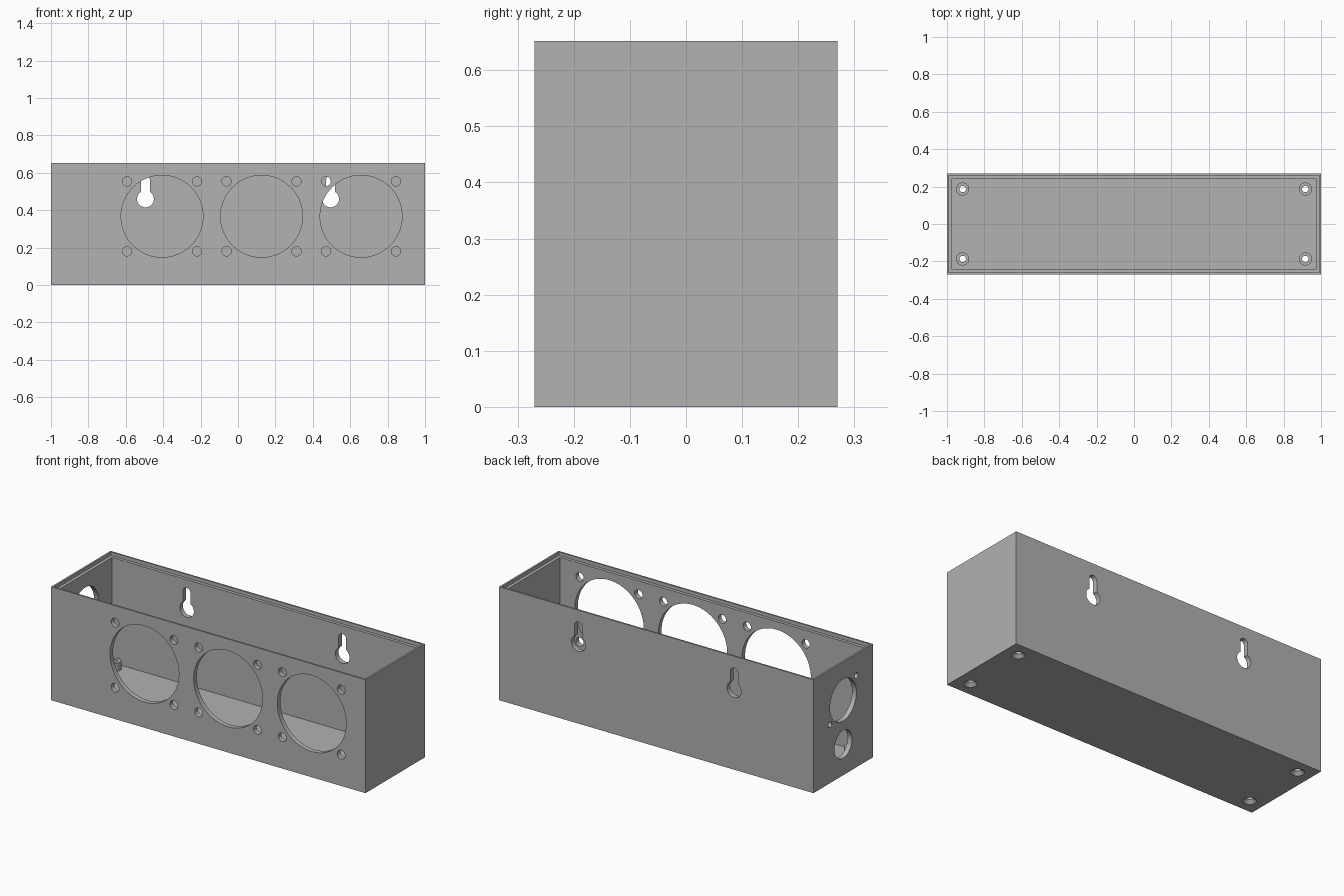
import bpy
import bmesh
from math import pi, cos, sin, asin
from mathutils import Matrix

if "Cube" in bpy.data.objects:
    bpy.data.objects.remove(bpy.data.objects["Cube"])

# Main dimensions
HALF_X, HALF_Y, HEIGHT = 1.0, 0.27, 0.652
WALL, LIP, LEDGE = 0.028, 0.01, 0.02

grey = bpy.data.materials.new("plain grey")
grey.use_nodes = True
COLOR = (0.445, 0.445, 0.445, 1)
grey.diffuse_color = COLOR
grey.node_tree.nodes["Principled BSDF"].inputs["Base Color"].default_value = COLOR


def make_object(name, bm):
    bmesh.ops.recalc_face_normals(bm, faces=bm.faces)
    mesh = bpy.data.meshes.new(name)
    bm.to_mesh(mesh)
    bm.free()
    mesh.materials.append(grey)
    obj = bpy.data.objects.new(name, mesh)
    bpy.context.collection.objects.link(obj)
    return obj


def block(name, half_x, half_y, z0, z1):
    bm = bmesh.new()
    bmesh.ops.create_cube(bm, size=1)
    bmesh.ops.scale(bm, vec=(2 * half_x, 2 * half_y, z1 - z0), verts=bm.verts)
    bmesh.ops.translate(bm, vec=(0, 0, (z0 + z1) / 2), verts=bm.verts)
    return make_object(name, bm)


def round_bar(name, center, r1, r2, depth, axis="Z", sides=48):
    bm = bmesh.new()
    turn = {"X": Matrix.Rotation(pi / 2, 4, "Y"),
            "Y": Matrix.Rotation(pi / 2, 4, "X"), "Z": Matrix()}[axis]
    bmesh.ops.create_cone(bm, cap_ends=True, segments=sides, radius1=r1, radius2=r2,
                          depth=depth, matrix=Matrix.Translation(center) @ turn)
    return make_object(name, bm)


def keyhole(name, x, z, radius, slot, top):
    # Round entry with a narrow slot that ends in a half circle
    a = asin(slot / radius)
    start, sweep = pi / 2 + a, 2 * pi - 2 * a
    pts = [(radius * cos(start + sweep * i / 32), radius * sin(start + sweep * i / 32))
           for i in range(33)]
    pts += [(slot * cos(pi * i / 12), top - z - slot + slot * sin(pi * i / 12))
            for i in range(13)]
    bm = bmesh.new()
    face = bm.faces.new([bm.verts.new((x + px, HALF_Y - 0.1, z + pz)) for px, pz in pts])
    out = bmesh.ops.extrude_face_region(bm, geom=[face])
    moved = [v for v in out["geom"] if isinstance(v, bmesh.types.BMVert)]
    bmesh.ops.translate(bm, vec=(0, 0.2, 0), verts=moved)
    return make_object(name, bm)


def combine(target, tool, operation="DIFFERENCE"):
    mod = target.modifiers.new(tool.name, "BOOLEAN")
    mod.operation, mod.solver, mod.object = operation, "EXACT", tool
    bpy.context.view_layer.objects.active = target
    bpy.ops.object.modifier_apply(modifier=mod.name)
    bpy.data.objects.remove(tool)


# Box shell, open at the top with a ledge for a lid
box = block("enclosure_box", HALF_X, HALF_Y, 0, HEIGHT)
combine(box, block("cavity", HALF_X - WALL, HALF_Y - WALL, WALL, HEIGHT + 0.1))
combine(box, block("lid_ledge", HALF_X - LIP, HALF_Y - LIP, HEIGHT - LEDGE, HEIGHT + 0.1))

# Screw bosses on the floor, bored and countersunk from below
for x in (-0.916, 0.916):
    for y in (-0.187, 0.187):
        combine(box, round_bar("boss", (x, y, 0.043), 0.035, 0.035, 0.064), "UNION")
        combine(box, round_bar("bore", (x, y, 0.05), 0.017, 0.017, 0.2))
        combine(box, round_bar("countersink", (x, y, 0.008), 0.037, 0.017, 0.02))

# Three front openings, each with four screw holes
front = -HALF_Y
for x in (-0.406, 0.126, 0.658):
    combine(box, round_bar("opening", (x, front, 0.367), 0.219, 0.219, 0.15, "Y", 96))
    for dx in (-0.187, 0.187):
        for dz in (-0.187, 0.187):
            combine(box, round_bar("screw_hole", (x + dx, front, 0.367 + dz),
                                   0.025, 0.025, 0.15, "Y", 32))

# Keyhole hangers in the back wall
for x in (-0.495, 0.495):
    combine(box, keyhole("hanger", x, 0.46, 0.045, 0.024, 0.585))

# Connector openings in the -x end, with two diagonal screw holes
for y, z, r in ((0, 0.432, 0.12), (0, 0.178, 0.08),
                (-0.12, 0.527, 0.016), (0.12, 0.337, 0.016)):
    combine(box, round_bar("connector_hole", (-HALF_X, y, z), r, r, 0.1, "X", 64))

# Smooth round walls, sharp edges
bpy.ops.object.select_all(action="DESELECT")
box.select_set(True)
bpy.context.view_layer.objects.active = box
bpy.ops.object.shade_smooth_by_angle(angle=pi / 6)
